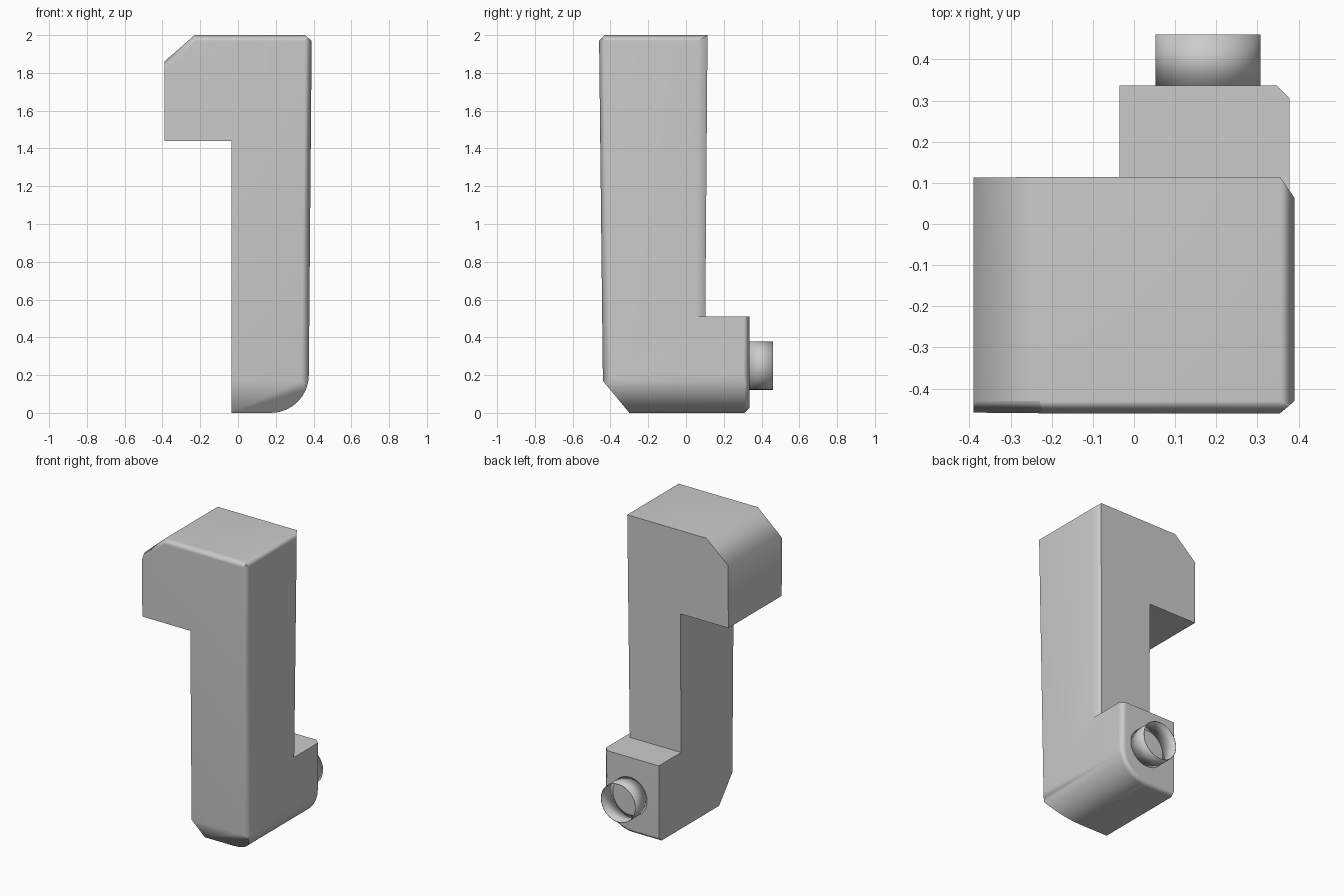
import bpy, bmesh, math
from mathutils import Vector

if "Cube" in bpy.data.objects:
    bpy.data.objects.remove(bpy.data.objects["Cube"])


def prism(name, profile, y0, y1, cuts):
    """Extrude an XZ profile along y, then trim it with (point, outward normal) planes."""
    bm = bmesh.new()
    face = bm.faces.new([bm.verts.new((x, y0, z)) for x, z in profile])
    ext = bmesh.ops.extrude_face_region(bm, geom=[face], use_keep_orig=True)
    moved = [v for v in ext["geom"] if isinstance(v, bmesh.types.BMVert)]
    bmesh.ops.translate(bm, verts=moved, vec=(0, y1 - y0, 0))
    bmesh.ops.recalc_face_normals(bm, faces=bm.faces[:])
    for point, normal in cuts:
        bmesh.ops.bisect_plane(bm, geom=bm.verts[:] + bm.edges[:] + bm.faces[:], dist=1e-6,
                               plane_co=point, plane_no=Vector(normal).normalized(),
                               clear_outer=True)
        rim = [e for e in bm.edges if e.is_boundary]
        if rim:
            bmesh.ops.edgeloop_fill(bm, edges=rim)
    bmesh.ops.recalc_face_normals(bm, faces=bm.faces[:])
    mesh = bpy.data.meshes.new(name)
    bm.to_mesh(mesh)
    bm.free()
    obj = bpy.data.objects.new(name, mesh)
    bpy.context.collection.objects.link(obj)
    return obj


def activate(obj):
    bpy.ops.object.select_all(action='DESELECT')
    obj.select_set(True)
    bpy.context.view_layer.objects.active = obj


# Shared sloping front and its right-hand chamfer
front = ((0, -0.46, 1.97), (0, -1, -0.0111))
front_right = ((0.355, -0.46, 1.97), (0.03, -0.035, -0.00072))

# Column with overhanging head
column = prism("column_and_head",
               [(-0.39, 1.44), (-0.39, 1.86), (-0.23, 2), (0.355, 2), (0.39, 1.97),
                (0.3776, 0.51), (-0.035, 0.51), (-0.035, 1.44)], -0.6, 0.25,
               [front,
                ((0, 0.114, 2), (0, 1, -0.008)),               # back face
                front_right,
                ((0, -0.43, 2), (0, -1, 1)),                   # top front chamfer
                ((-0.39, -0.43, 1.86), (-0.66, -1, 0.753)),    # slanted corner chamfer
                ((0.355, 0.114, 2), (0.047, 0.033, -0.0006))]) # back right chamfer

# Foot with rounded lower right edge
r, cx, cz, steps = 0.2, 0.175, 0.2, 8
arc = [(cx + r * math.cos(a), cz - r * math.sin(a))
       for a in (math.pi / 2 * i / steps for i in range(steps + 1))]
foot_cuts = [front, ((0, -0.44, 0.17), (0, -0.17, -0.14)), front_right,
             ((0, 0.337, 0), (0, 1, 0))]
mids = [0] + [math.pi / 2 * (i + 0.5) / steps for i in range(steps)] + [math.pi / 2]
for a in mids:  # back rim chamfer follows the rounded edge
    c, s = math.cos(a), math.sin(a)
    foot_cuts.append(((cx + r * c, 0.308, cz - r * s), (c, 1, -s)))
foot = prism("foot", [(-0.035, 0.51), (0.3776, 0.51)] + arc + [(-0.035, 0)],
             -0.6, 0.5, foot_cuts)

# Merge column and foot into one body
activate(column)
union = column.modifiers.new("union", 'BOOLEAN')
union.operation, union.solver, union.object = 'UNION', 'EXACT', foot
bpy.ops.object.modifier_apply(modifier=union.name)
bpy.data.objects.remove(foot)
column.name = "body"
bm = bmesh.new()
bm.from_mesh(column.data)
bmesh.ops.remove_doubles(bm, verts=bm.verts[:], dist=1e-4)
bmesh.ops.dissolve_limit(bm, angle_limit=math.radians(1), verts=bm.verts[:], edges=bm.edges[:])
bm.to_mesh(column.data)
bm.free()
bpy.ops.object.shade_smooth_by_angle(angle=math.radians(50))
weighted = column.modifiers.new("weighted_normals", 'WEIGHTED_NORMAL')
weighted.keep_sharp = True

# Open pipe on the back of the foot
bpy.ops.mesh.primitive_cylinder_add(vertices=32, radius=0.128, depth=0.125, end_fill_type='NOTHING',
                                    location=(0.18, 0.3975, 0.25), rotation=(math.pi / 2, 0, 0))
pipe = bpy.context.object
pipe.name = "pipe_stub"
bpy.ops.object.shade_smooth_by_angle(angle=math.radians(40))
wall = pipe.modifiers.new("wall", 'SOLIDIFY')
wall.thickness, wall.offset = 0.003, -1
